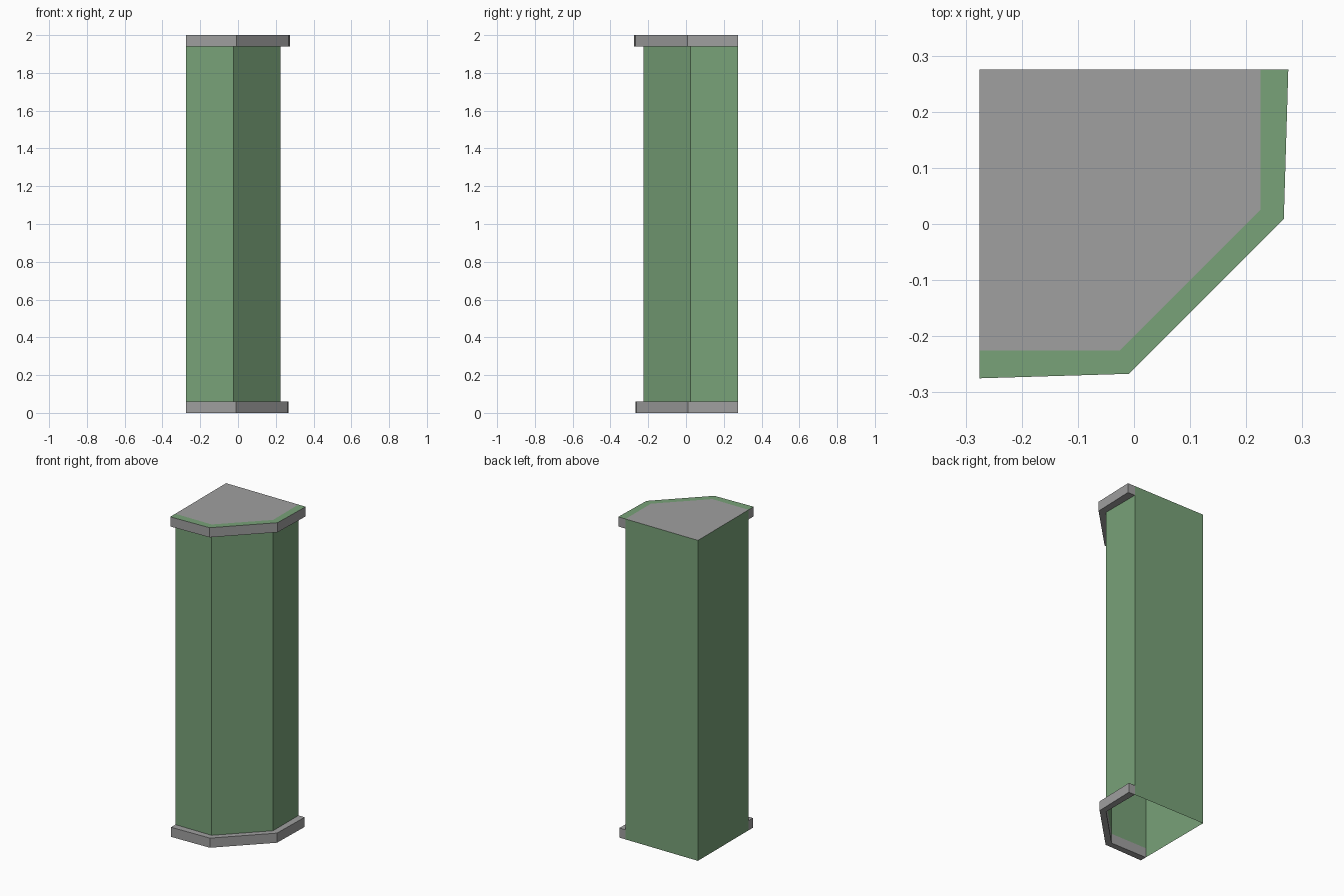
import bpy, bmesh

if "Cube" in bpy.data.objects:
    bpy.data.objects.remove(bpy.data.objects["Cube"])

H, BAND = 2.0, 0.06
# Counter-clockwise plan: back left, front left, chamfer start, chamfer end, back right
PLAN = [(-0.275, 0.275), (-0.275, -0.225), (-0.025, -0.225), (0.225, 0.025), (0.225, 0.275)]
TOP_EDGE = [(-0.275, -0.275), (-0.009, -0.267), (0.267, 0.009), (0.275, 0.275)]
BASE_EDGE = [(-0.275, -0.268), (-0.011, -0.261), (0.261, 0.011), (0.268, 0.275)]

green = bpy.data.materials.new("green_paint")
green.diffuse_color = (0.19, 0.36, 0.19, 1)
green.use_nodes = True
green.node_tree.nodes["Principled BSDF"].inputs["Base Color"].default_value = green.diffuse_color
grey = bpy.data.materials.new("plain_grey")
grey.diffuse_color = (0.35, 0.35, 0.35, 1)
grey.use_nodes = True
grey.node_tree.nodes["Principled BSDF"].inputs["Base Color"].default_value = grey.diffuse_color


def finish(name, bm, mats, recalc=False):
    bmesh.ops.remove_doubles(bm, verts=bm.verts, dist=1e-5)
    if recalc:
        bmesh.ops.recalc_face_normals(bm, faces=bm.faces)
    me = bpy.data.meshes.new(name)
    bm.to_mesh(me)
    bm.free()
    for m in mats:
        me.materials.append(m)
    ob = bpy.data.objects.new(name, me)
    bpy.context.collection.objects.link(ob)
    return ob


def face(bm, pts, mat=0):
    f = bm.faces.new([bm.verts.new(p) for p in pts])
    f.material_index = mat


def wall(bm, p, q, z0, z1, mat=0):
    face(bm, [(*p, z0), (*q, z0), (*q, z1), (*p, z1)], mat)


# Column shell: open underneath, grey lid on top
bm = bmesh.new()
for i in range(5):
    front = i in (1, 2, 3)
    wall(bm, PLAN[i], PLAN[(i + 1) % 5], BAND if front else 0, H - BAND if front else H)
face(bm, [(*p, H) for p in PLAN], 1)
finish("column_shell", bm, [green, grey])


# Projecting bands wrapped around the three front walls
def trim(name, outer, z0, z1, top_mat):
    bm = bmesh.new()
    inner = PLAN[1:]
    for i in range(3):
        a, b, c, d = inner[i], outer[i], outer[i + 1], inner[i + 1]
        wall(bm, b, c, z0, z1)
        wall(bm, d, a, z0, z1)
        face(bm, [(*p, z1) for p in (a, b, c, d)], top_mat)
        face(bm, [(*p, z0) for p in (d, c, b, a)])
    wall(bm, inner[0], outer[0], z0, z1)
    wall(bm, outer[3], inner[3], z0, z1)
    finish(name, bm, [grey, green], True)


trim("base_trim", BASE_EDGE, 0, BAND, 0)
trim("top_trim", TOP_EDGE, H - BAND, H, 1)
